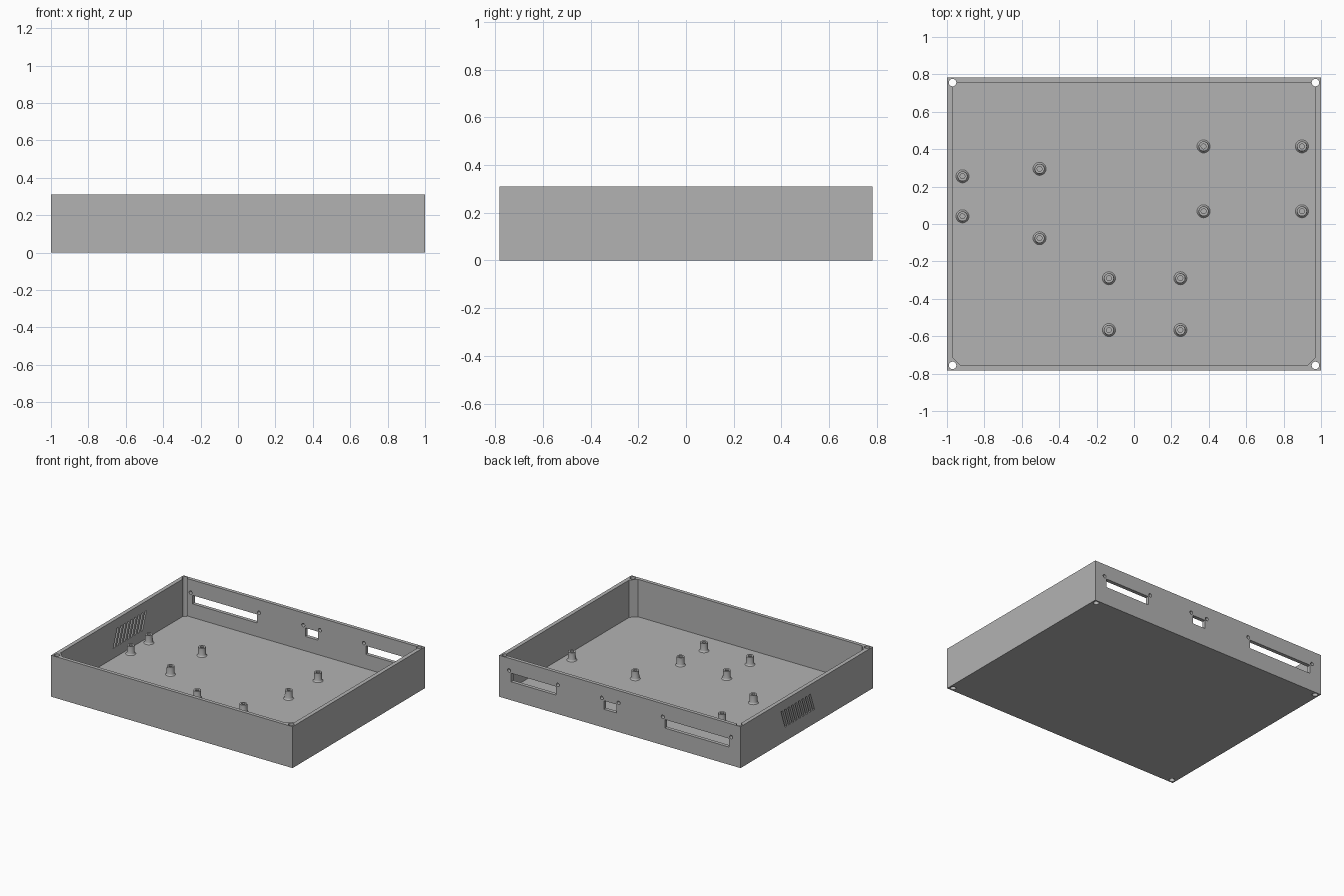
import bpy, bmesh, math
from mathutils import Matrix, Vector

cube = bpy.data.objects.get("Cube")
if cube:
    bpy.data.objects.remove(cube, do_unlink=True)

# Overall sizes
HX, HY, H = 1.0, 0.783, 0.31
IX, IY, FLOOR = 0.97, 0.756, 0.03
POST = 0.043

gray = bpy.data.materials.new("plain gray")
gray.use_nodes = True
gray.diffuse_color = (0.45, 0.45, 0.45, 1)
gray.node_tree.nodes["Principled BSDF"].inputs["Base Color"].default_value = gray.diffuse_color


def finish(name, bm):
    bmesh.ops.recalc_face_normals(bm, faces=bm.faces)
    mesh = bpy.data.meshes.new(name)
    bm.to_mesh(mesh)
    bm.free()
    mesh.materials.append(gray)
    obj = bpy.data.objects.new(name, mesh)
    bpy.context.collection.objects.link(obj)
    return obj


def prism(name, outline, direction):
    """Extrude a closed outline of 3D points along a direction."""
    bm = bmesh.new()
    face = bm.faces.new([bm.verts.new(p) for p in outline])
    new = bmesh.ops.extrude_face_region(bm, geom=[face])["geom"]
    bmesh.ops.translate(bm, vec=Vector(direction),
                        verts=[v for v in new if isinstance(v, bmesh.types.BMVert)])
    return finish(name, bm)


def drill(name, centre, radius, depth, axis):
    bm = bmesh.new()
    turn = Matrix.Rotation(math.pi / 2, 4, "X") if axis == "Y" else Matrix()
    bmesh.ops.create_cone(bm, cap_ends=True, segments=24, radius1=radius, radius2=radius,
                          depth=depth, matrix=Matrix.Translation(centre) @ turn)
    return finish(name, bm)


def select_only(obj):
    bpy.ops.object.select_all(action="DESELECT")
    obj.select_set(True)
    bpy.context.view_layer.objects.active = obj


def cut(target, cutter):
    cutter.hide_render = True
    select_only(target)
    mod = target.modifiers.new("cut", "BOOLEAN")
    mod.operation, mod.solver, mod.object = "DIFFERENCE", "EXACT", cutter
    bpy.ops.object.modifier_apply(modifier=mod.name)
    bpy.data.objects.remove(cutter, do_unlink=True)


# Open tray with chamfered screw posts in the two front corners
tray = prism("enclosure_tray",
             [(-HX, -HY, 0), (HX, -HY, 0), (HX, HY, 0), (-HX, HY, 0)], (0, 0, H))
cavity = [(-IX, IY), (-IX, -IY + POST), (-IX + POST, -IY),
          (IX - POST, -IY), (IX, -IY + POST), (IX, IY)]
cut(tray, prism("cavity_cutter", [(x, y, FLOOR) for x, y in cavity], (0, 0, H)))

# Screw holes through the corners
for sx in (-1, 1):
    for sy in (-1, 1):
        cut(tray, drill("corner_cutter", (sx * IX, sy * IY, H / 2), 0.02, 2 * H, "Z"))

# Connector windows in the back wall, each with two screw holes above its ends
for x0, x1, z in ((0.53, 0.90, 0.17), (0.028, 0.132, 0.17), (-0.905, -0.373, 0.164)):
    window = [(x0, HY - 0.1, z - 0.032), (x1, HY - 0.1, z - 0.032),
              (x1, HY - 0.1, z + 0.032), (x0, HY - 0.1, z + 0.032)]
    cut(tray, prism("window_cutter", window, (0, 0.2, 0)))
    for x in (x0 - 0.017, x1 + 0.017):
        cut(tray, drill("screw_cutter", (x, HY, z + 0.048), 0.013, 0.2, "Y"))

# Slanted ventilation slots in the right wall
for i in range(9):
    y = 0.106 + (i - 4) * 0.041
    low, high, lean, half = 0.105, 0.238, 0.024, 0.01
    slot = [(-HX - 0.1, y - lean - half, low), (-HX - 0.1, y - lean + half, low),
            (-HX - 0.1, y + lean + half, high), (-HX - 0.1, y + lean - half, high)]
    cut(tray, prism("vent_cutter", slot, (0.2, 0, 0)))

select_only(tray)
bpy.ops.object.shade_smooth_by_angle(angle=math.radians(30))

# Hollow board standoffs with a flared foot
PROFILE = [(0.035, 0), (0.030, 0.004), (0.027, 0.012), (0.026, 0.064),
           (0.013, 0.064), (0.013, 0.01), (0, 0.01)]


def standoff(name, x, y):
    bm = bmesh.new()
    verts = [bm.verts.new((r, 0, z)) for r, z in PROFILE]
    edges = [bm.edges.new(pair) for pair in zip(verts, verts[1:])]
    bmesh.ops.spin(bm, geom=verts + edges, cent=(0, 0, 0), axis=(0, 0, 1),
                   angle=math.tau, steps=24)
    bmesh.ops.remove_doubles(bm, verts=bm.verts, dist=0.0002)
    obj = finish(name, bm)
    obj.location = (x, y, FLOOR)
    select_only(obj)
    bpy.ops.object.shade_smooth_by_angle(angle=math.radians(35))


spots = [(-0.917, 0.255), (-0.917, 0.041), (-0.505, 0.295), (-0.505, -0.076)]
spots += [(x, y) for x in (0.372, 0.898) for y in (0.415, 0.068)]
spots += [(x, y) for x in (-0.134, 0.248) for y in (-0.29, -0.567)]
for n, (x, y) in enumerate(spots, 1):
    standoff(f"standoff_{n}", x, y)
